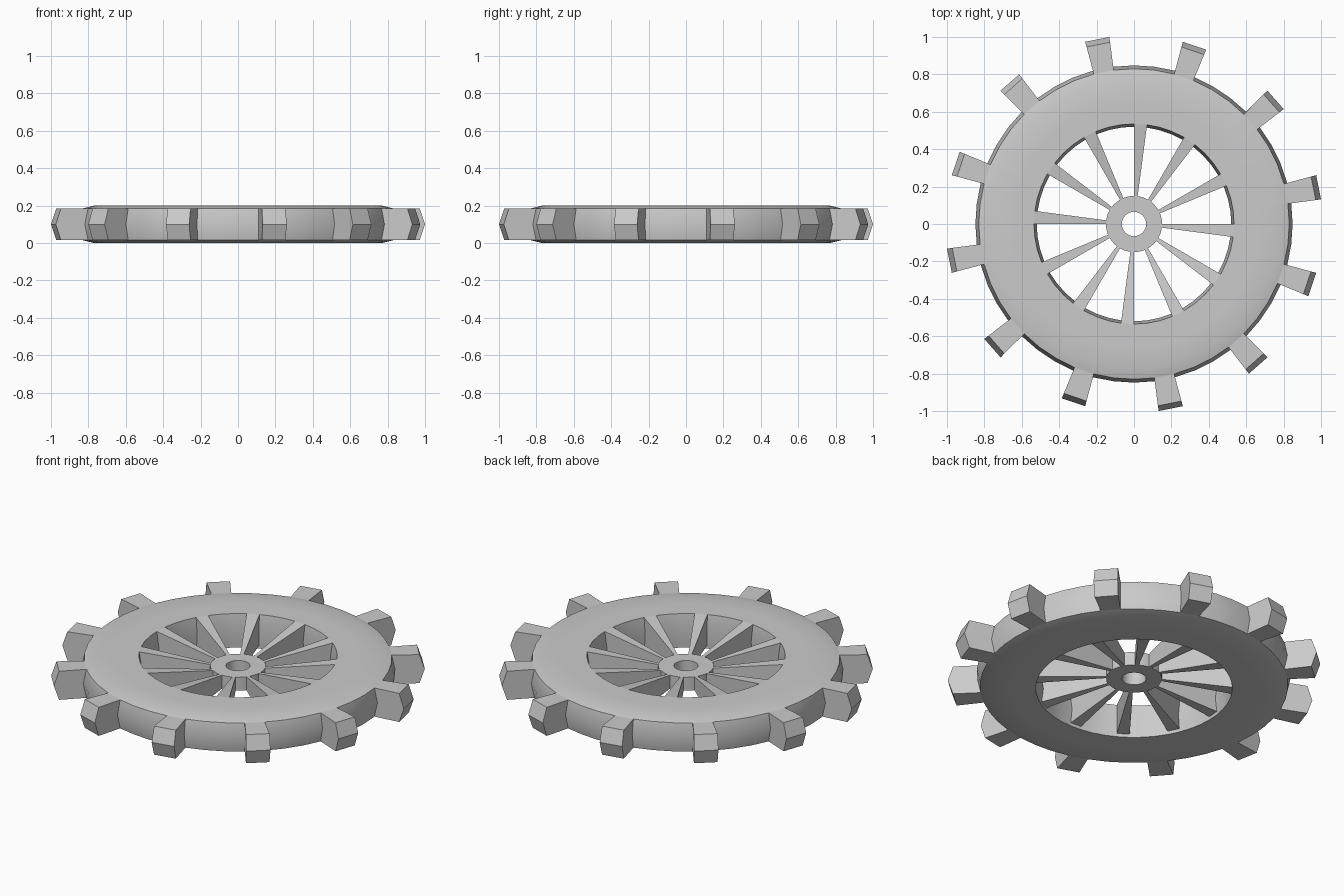
import bpy, bmesh, math

if "Cube" in bpy.data.objects:
    bpy.data.objects.remove(bpy.data.objects["Cube"])

N = 48  # sectors around the wheel
TEETH = {k for k in range(N) if k % 4 == 1}
SPOKES = {k for k in range(N) if k % 4 == 3}
ALL = set(range(N))


def lathe(name, profile, sectors, capped=False, skip=(), skip_in=ALL):
    """Sweep a counter-clockwise (r, z) profile over the given sectors.
    Segments in skip are left open in skip_in, where another part joins."""
    bm = bmesh.new()
    count = len(profile)

    def ring(k):
        a = 2 * math.pi * k / N
        return [bm.verts.new((r * math.cos(a), r * math.sin(a), z)) for r, z in profile]

    for k in sorted(sectors):
        a, b = ring(k), ring(k + 1)
        for i in range(count):
            if i in skip and k in skip_in:
                continue
            j = (i + 1) % count
            bm.faces.new((a[i], b[i], b[j], a[j]))
        if capped:
            bm.faces.new(a)
            bm.faces.new(b[::-1])
    bmesh.ops.remove_doubles(bm, verts=bm.verts, dist=1e-5)
    loose = [v for v in bm.verts if not v.link_faces]
    bmesh.ops.delete(bm, geom=loose, context='VERTS')
    mesh = bpy.data.meshes.new(name)
    bm.to_mesh(mesh)
    bm.free()
    obj = bpy.data.objects.new(name, mesh)
    bpy.context.collection.objects.link(obj)
    bpy.ops.object.select_all(action='DESELECT')
    obj.select_set(True)
    bpy.context.view_layer.objects.active = obj
    bpy.ops.object.shade_smooth_by_angle(angle=math.radians(25))
    return obj


# Rim: two open sets of segments differ by sector, so outer and inner halves
lathe("rim_outer", [(0.65, 0), (0.77, 0), (0.83, 0.015), (0.848, 0.1),
                    (0.83, 0.185), (0.77, 0.2), (0.65, 0.2)],
      ALL - TEETH, skip=(6,))
lathe("rim_outer_at_teeth", [(0.65, 0), (0.77, 0), (0.83, 0.015),
                             (0.83, 0.185), (0.77, 0.2), (0.65, 0.2)],
      TEETH, skip=(2, 5))
lathe("rim_inner", [(0.53, 0), (0.65, 0), (0.65, 0.2), (0.535, 0.2),
                    (0.52, 0.1), (0.53, 0.02)],
      ALL - SPOKES, skip=(1,))
lathe("rim_inner_at_spokes", [(0.53, 0), (0.65, 0), (0.65, 0.2), (0.535, 0.2),
                              (0.52, 0.1), (0.53, 0.02)],
      SPOKES, skip=(1, 3, 4))

# Teeth with a ridge at mid height
lathe("teeth", [(0.83, 0.015), (0.98, 0.015), (1.0087, 0.1), (0.98, 0.185),
                (0.83, 0.185), (0.848, 0.1)],
      TEETH, capped=True, skip=(4, 5))

# Spokes tapering in width and height towards the hub
lathe("spokes", [(0.15, 0.06), (0.53, 0.02), (0.52, 0.1), (0.535, 0.2), (0.15, 0.14)],
      SPOKES, capped=True, skip=(1, 2, 4))

# Hub with axle hole
lathe("hub", [(0.065, 0.06), (0.15, 0.06), (0.15, 0.14), (0.065, 0.14)],
      ALL, skip=(1,), skip_in=SPOKES)
